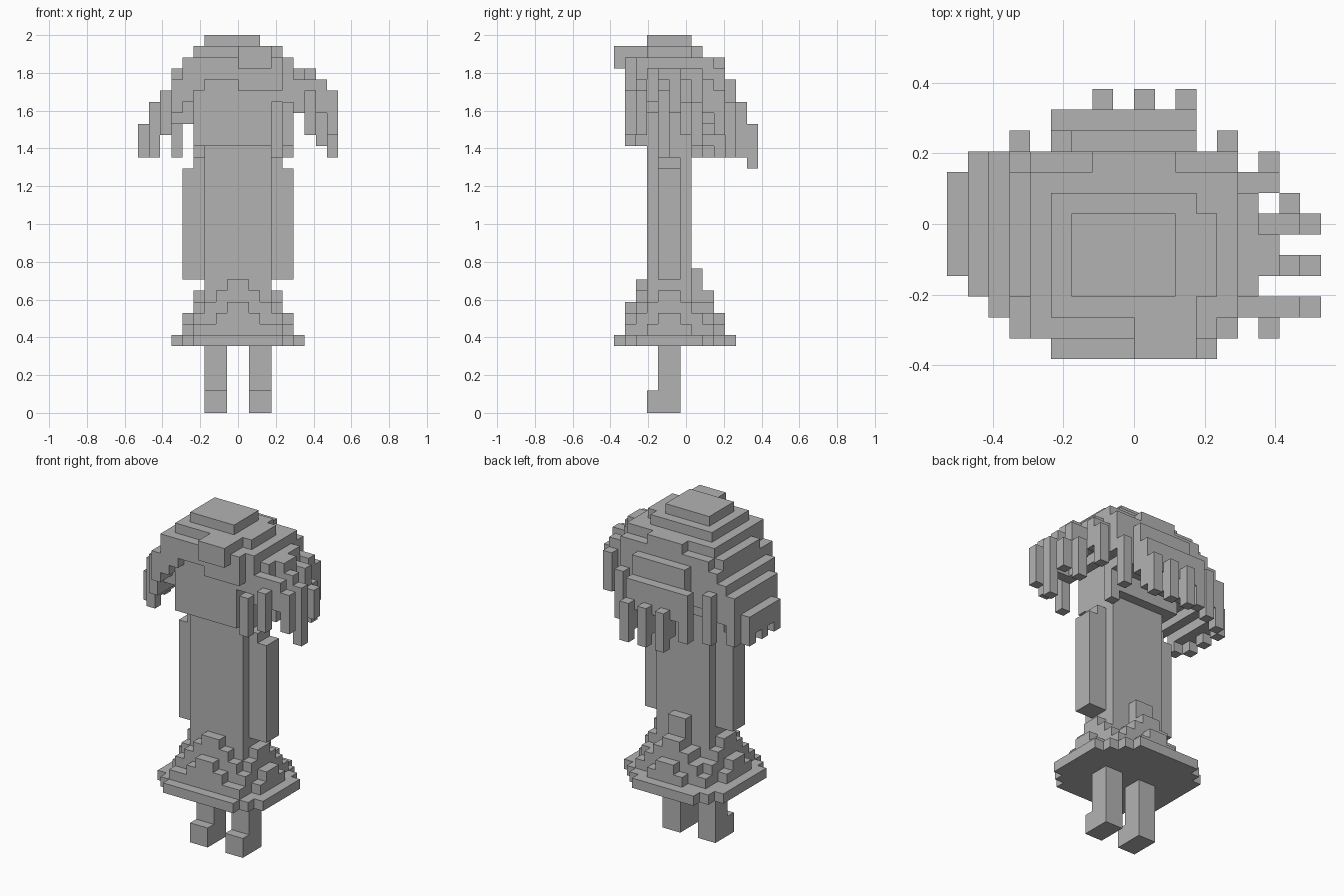
import bpy
import bmesh
from mathutils import Matrix, Vector

if "Cube" in bpy.data.objects:
    bpy.data.objects.remove(bpy.data.objects["Cube"], do_unlink=True)

UNIT = 2 / 34       # edge of one cell
MIDDLE_Y = 6.5      # depth cells are counted from the front

grey = bpy.data.materials.new("plain_grey")
grey.use_nodes = True
colour = (0.45, 0.45, 0.45, 1)
grey.diffuse_color = colour
grey.node_tree.nodes["Principled BSDF"].inputs["Base Color"].default_value = colour


class Part:
    """One named object made of cell-aligned blocks."""

    def __init__(self, name):
        self.name = name
        self.mesh = bmesh.new()

    def block(self, x, y, z):
        low = Vector((x[0], y[0] - MIDDLE_Y, z[0])) * UNIT
        high = Vector((x[1], y[1] - MIDDLE_Y, z[1])) * UNIT
        matrix = Matrix.Translation((low + high) / 2) @ Matrix.Diagonal((*(high - low), 1))
        bmesh.ops.create_cube(self.mesh, size=1, matrix=matrix)

    def mirrored(self, x, y, z):
        self.block(x, y, z)
        self.block((-x[1], -x[0]), y, z)

    def strand(self, x, y, z):
        """Single-cell-wide hanging strand."""
        self.block((x, x + 1), (y, y + 1), z)

    def finish(self):
        data = bpy.data.meshes.new(self.name)
        self.mesh.to_mesh(data)
        self.mesh.free()
        data.materials.append(grey)
        bpy.context.collection.objects.link(bpy.data.objects.new(self.name, data))


# Legs with forward toes
legs = Part("legs_and_feet")
legs.mirrored(x=(1, 3), y=(4, 6), z=(0, 6))
legs.mirrored(x=(1, 3), y=(3, 4), z=(0, 2))
legs.finish()

# Skirt brim with stepped corners, the back left one cut deeper
brim = Part("skirt_brim")
for step in range(3):
    brim.block(x=(step - 6, 6 - step), y=(2 - step, 8 + step), z=(6, 7))
    brim.block(x=(step - 6, 5 - step), y=(2 - step, 9 + step), z=(6, 7))
brim.finish()

# Skirt ruffles: stepped peaks on every side of the body
ruffles = Part("skirt_ruffles")
ruffles.block(x=(-4, 4), y=(2, 9), z=(7, 8))


def peak_across(y, top, width):
    for half in range(1, width + 1):
        ruffles.block(x=(-half, half), y=(y, y + 1), z=(7, top + 1 - half))


def peak_on_sides(x, top, width):
    for half in range(1, width + 1):
        ruffles.mirrored(x=(x, x + 1), y=(5 - half, 5 + half), z=(7, top + 1 - half))


peak_across(y=1, top=10, width=3)
peak_across(y=2, top=12, width=4)
peak_across(y=7, top=11, width=4)
peak_across(y=8, top=11, width=4)
peak_across(y=9, top=9, width=2)
peak_on_sides(x=3, top=11, width=4)
peak_on_sides(x=4, top=9, width=2)
ruffles.finish()

# Bow at the back of the waist
bow = Part("back_bow")
bow.block(x=(-1, 1), y=(7, 8), z=(7, 13))
bow.finish()

# Body, arms and shoulders
body = Part("body")
body.block(x=(-3, 3), y=(3, 7), z=(7, 24))
body.finish()
arms = Part("arms")
arms.mirrored(x=(3, 5), y=(4, 6), z=(12, 22))
arms.mirrored(x=(3, 4), y=(4, 6), z=(22, 23))
arms.finish()

# Head, set back behind the fringe
head = Part("head")
head.block(x=(-4, 3), y=(2, 8), z=(24, 32))
head.finish()

# Fringe over the forehead
fringe = Part("fringe")
fringe.block(x=(-4, -3), y=(1, 2), z=(29, 31))
fringe.block(x=(-3, 0), y=(1, 2), z=(30, 31))
fringe.block(x=(0, 4), y=(1, 2), z=(29, 31))
fringe.finish()

# Crown of hair
crown = Part("hair_crown")
crown.block(x=(-3, 2), y=(3, 7), z=(33, 34))
crown.block(x=(-4, 3), y=(2, 8), z=(32, 33))
crown.block(x=(3, 4), y=(3, 7), z=(32, 33))
crown.block(x=(-5, 4), y=(1, 9), z=(31, 32))
crown.block(x=(4, 5), y=(2, 9), z=(31, 32))
crown.block(x=(-2, 2), y=(9, 10), z=(29, 32))
crown.finish()

# Forelock
forelock = Part("forelock")
forelock.block(x=(0, 3), y=(0, 2), z=(31, 33))
forelock.finish()

# Right side: overlapping layers stepping outward
right_hair = Part("right_hair")
right_hair.block(x=(-5, -4), y=(1, 3), z=(28, 31))
right_hair.block(x=(-5, -4), y=(3, 10), z=(26, 31))
right_hair.block(x=(-6, -5), y=(1, 3), z=(27, 30))
right_hair.block(x=(-6, -5), y=(3, 9), z=(26, 31))
right_hair.block(x=(-6, -5), y=(9, 10), z=(26, 30))
right_hair.block(x=(-7, -6), y=(2, 10), z=(25, 29))
right_hair.block(x=(-8, -7), y=(3, 10), z=(24, 28))
right_hair.block(x=(-9, -8), y=(4, 9), z=(24, 26))
for depth in (4, 6, 8):
    right_hair.strand(x=-9, y=depth, z=(23, 24))
for depth in (3, 9):
    right_hair.strand(x=-8, y=depth, z=(23, 24))
right_hair.strand(x=-6, y=10, z=(23, 28))
right_hair.finish()

# Left side: ragged strands
left_hair = Part("left_hair")
left_hair.block(x=(3, 4), y=(2, 8), z=(28, 31))
left_hair.block(x=(4, 5), y=(2, 10), z=(27, 31))
left_hair.block(x=(5, 6), y=(3, 8), z=(28, 31))
left_hair.block(x=(5, 7), y=(8, 9), z=(27, 30))
left_hair.block(x=(6, 7), y=(4, 6), z=(27, 31))
left_hair.block(x=(6, 8), y=(6, 7), z=(27, 30))
left_hair.block(x=(7, 8), y=(4, 5), z=(28, 30))
left_hair.block(x=(5, 8), y=(2, 3), z=(27, 30))
left_hair.strand(x=3, y=7, z=(23, 28))
left_hair.strand(x=4, y=1, z=(24, 28))
left_hair.strand(x=4, y=10, z=(23, 28))
left_hair.strand(x=6, y=1, z=(25, 29))
left_hair.strand(x=6, y=9, z=(25, 29))
left_hair.strand(x=7, y=7, z=(24, 28))
left_hair.strand(x=8, y=2, z=(25, 29))
left_hair.strand(x=8, y=4, z=(23, 29))
left_hair.strand(x=8, y=6, z=(25, 28))
left_hair.finish()

# Back: stepped layers ending in hanging strands
back_hair = Part("back_hair")
back_hair.block(x=(-4, 4), y=(8, 10), z=(26, 31))
back_hair.block(x=(-3, 3), y=(10, 11), z=(25, 30))
back_hair.block(x=(-4, 3), y=(11, 12), z=(25, 28))
for side in (-4, -2, 0, 2):
    back_hair.strand(x=side, y=11, z=(23, 25))
for side in (-2, 0, 2):
    back_hair.strand(x=side, y=12, z=(22, 26))
back_hair.finish()
